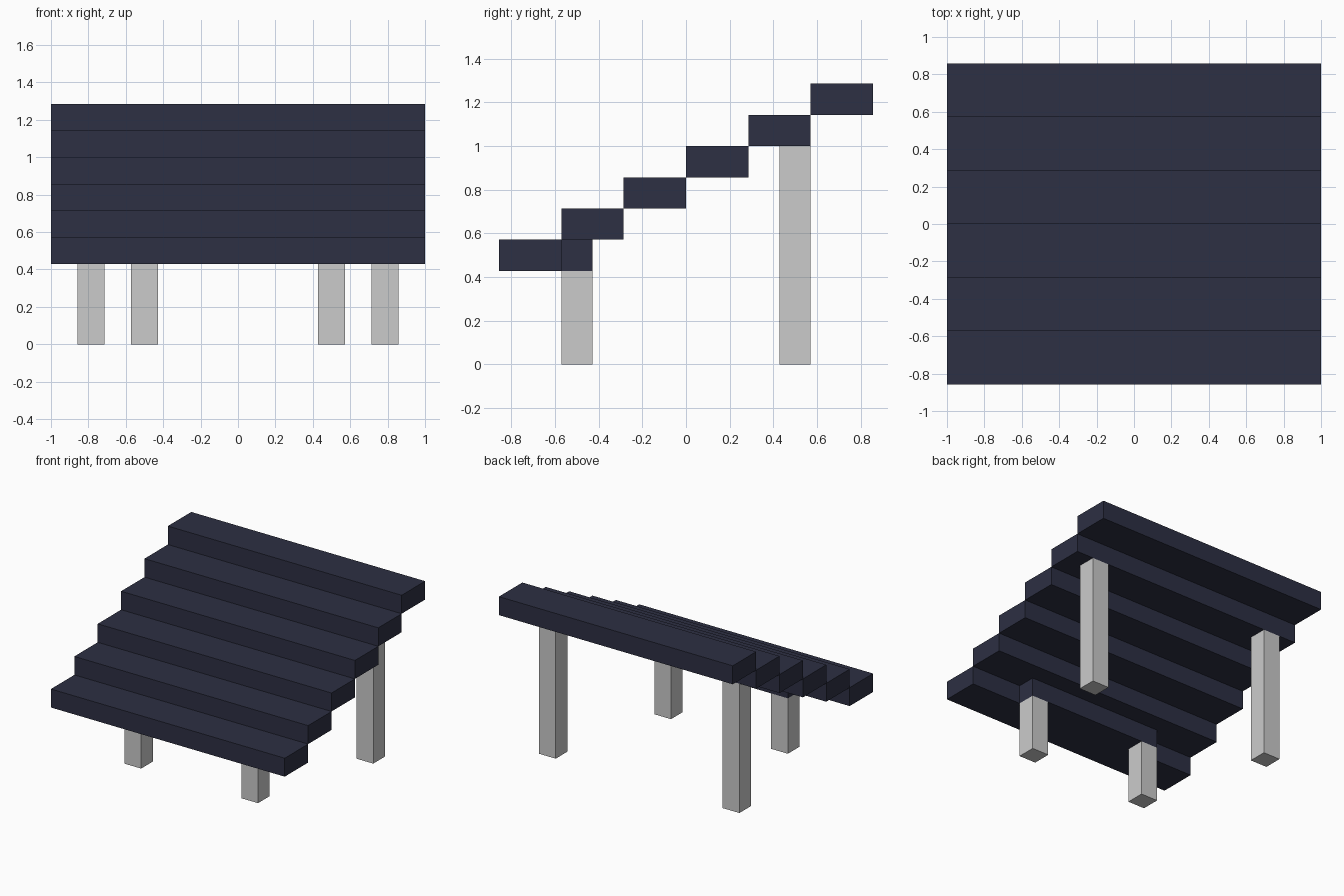
import bpy

if "Cube" in bpy.data.objects:
    bpy.data.objects.remove(bpy.data.objects["Cube"])

U = 1 / 7  # grid unit shared by every part

navy = bpy.data.materials.new("dark_navy")
navy.diffuse_color = (0.026, 0.029, 0.056, 1)
navy.use_nodes = True
navy.node_tree.nodes["Principled BSDF"].inputs["Base Color"].default_value = navy.diffuse_color


def box(name, x, y, z, material=None):
    """Box spanning the given (min, max) ranges, in grid units."""
    spans = (x, y, z)
    bpy.ops.mesh.primitive_cube_add(size=1, location=[(a + b) / 2 * U for a, b in spans])
    obj = bpy.context.object
    obj.name = name
    obj.scale = [(b - a) * U for a, b in spans]
    bpy.ops.object.transform_apply(location=False, rotation=False, scale=True)
    if material:
        obj.data.materials.append(material)
    return obj


# Six full-width steps, climbing towards the back
for i in range(6):
    y = -6 + 2 * i
    box(f"step_{i + 1}", (-7, 7), (y, y + 2), (3 + i, 4 + i), navy)

# Cross bar under the second step, resting on the front legs
box("front_cross_bar", (-4, 4), (-4, -3), (3, 4), navy)

# Short front legs set close together, tall back legs set wide
for side, s in (("left", -1), ("right", 1)):
    box(f"front_leg_{side}", sorted((3 * s, 4 * s)), (-4, -3), (0, 3))
    box(f"back_leg_{side}", sorted((5 * s, 6 * s)), (3, 4), (0, 7))
